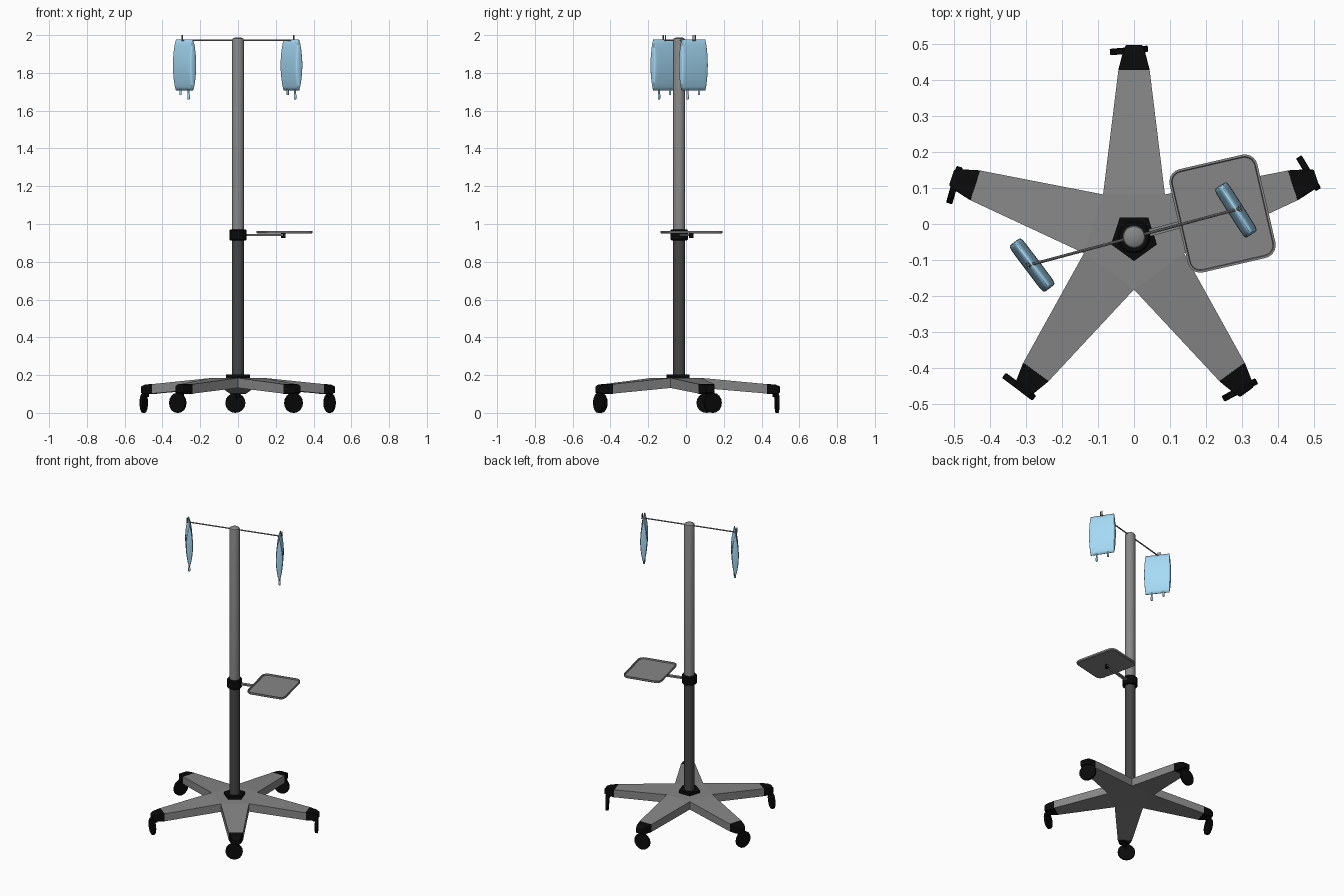
import bpy, bmesh, math
from mathutils import Vector, Matrix

if "Cube" in bpy.data.objects:
    bpy.data.objects.remove(bpy.data.objects["Cube"])

CX, CY = 0.0, -0.036          # pole axis
rad = math.radians


def material(name, col):
    m = bpy.data.materials.new(name)
    m.diffuse_color = (*col, 1)
    m.use_nodes = True
    m.node_tree.nodes["Principled BSDF"].inputs["Base Color"].default_value = m.diffuse_color
    return m


BLACK = material("black_plastic", (0.003, 0.003, 0.003))
GREY = material("dark_grey_metal", (0.24, 0.24, 0.24))
SHADE = material("lower_pole_grey", (0.06, 0.06, 0.06))
BLUE = material("bag_blue", (0.38, 0.70, 0.92))


def finish(name, bm, mat=GREY, smooth=None, bevel=0):
    bmesh.ops.recalc_face_normals(bm, faces=bm.faces)
    me = bpy.data.meshes.new(name)
    bm.to_mesh(me)
    bm.free()
    ob = bpy.data.objects.new(name, me)
    bpy.context.collection.objects.link(ob)
    me.materials.append(mat)
    if bevel:
        b = ob.modifiers.new("bevel", 'BEVEL')
        b.width, b.segments = bevel, 2
    if smooth:
        bpy.ops.object.select_all(action='DESELECT')
        ob.select_set(True)
        bpy.context.view_layer.objects.active = ob
        bpy.ops.object.shade_smooth_by_angle(angle=rad(smooth))
    return ob


def loft(rings, bm=None):
    """Skin a list of equal-length point rings and cap both ends."""
    bm = bm or bmesh.new()
    vs = [[bm.verts.new(p) for p in r] for r in rings]
    n = len(vs[0])
    for a, b in zip(vs, vs[1:]):
        for i in range(n):
            bm.faces.new((a[i], a[(i + 1) % n], b[(i + 1) % n], b[i]))
    bm.faces.new(vs[0])
    bm.faces.new(vs[-1])
    return bm


def turned(profile, n, x=CX, y=CY, start=0, bm=None):
    """Vertical turned shape from (radius, z) pairs."""
    return loft([[(x + r * math.cos(start + 2 * math.pi * i / n),
                   y + r * math.sin(start + 2 * math.pi * i / n), z)
                  for i in range(n)] for r, z in profile], bm)


def rod(a, b, r, n=8, bm=None):
    a, b = Vector(a), Vector(b)
    q = (b - a).to_track_quat('Z', 'Y')
    return loft([[p + q @ Vector((r * math.cos(2 * math.pi * i / n),
                                  r * math.sin(2 * math.pi * i / n), 0))
                  for i in range(n)] for p in (a, b)], bm)


def polar(r, ang, side=0, z=0):
    """Point at distance r along an arm direction, shifted sideways."""
    c, s = math.cos(ang), math.sin(ang)
    return Vector((CX + r * c - side * s, CY + r * s + side * c, z))


# Five-armed base: sloping arms around a flat pentagon hub
angles = [rad(90 + 72 * k) for k in range(5)]
bm = bmesh.new()
layers = []
for z_hub, z_tip in ((0.185, 0.152), (0.132, 0.102)):
    notch = [bm.verts.new(polar(0.146, a - rad(36), 0, z_hub)) for a in angles]
    tips = [[bm.verts.new(polar(0.467, a, s, z_tip)) for s in (-0.043, 0.043)] for a in angles]
    bm.faces.new(notch)
    outline = []
    for k in range(5):
        bm.faces.new((notch[k], tips[k][0], tips[k][1], notch[(k + 1) % 5]))
        outline += [notch[k], *tips[k]]
    layers.append(outline)
for i in range(15):
    j = (i + 1) % 15
    bm.faces.new((layers[0][i], layers[1][i], layers[1][j], layers[0][j]))
finish("star_base", bm)

# End caps and swivelled casters: wheel centre and heading for each arm
wheels = [(-0.014, 0.482, 5), (-0.499, 0.108, 74), (-0.319, -0.452, -37),
          (0.294, -0.461, 28), (0.485, 0.141, -59)]
for k, (a, (wx, wy, heading)) in enumerate(zip(angles, wheels), 1):
    rings = []
    for r, w, z0, z1 in ((0.463, 0.044, 0.100, 0.154), (0.512, 0.031, 0.101, 0.149),
                         (0.533, 0.023, 0.106, 0.140)):
        rings.append([polar(r, a, s, z) for s, z in ((-w, z0), (w, z0), (w, z1), (-w, z1))])
    finish(f"arm_cap_{k}", loft(rings), BLACK, bevel=0.003)

    d = rad(heading)
    centre = Vector((wx, wy, 0.053))
    axle = Vector((-math.sin(d), math.cos(d), 0))
    bm = bmesh.new()
    q = axle.to_track_quat('Z', 'Y')
    prof = ((0.050, -0.009), (0.053, -0.007), (0.053, 0.007), (0.050, 0.009))
    loft([[centre + q @ Vector((r * math.cos(2 * math.pi * i / 16),
                                r * math.sin(2 * math.pi * i / 16), h))
           for i in range(16)] for r, h in prof], bm)
    finish(f"caster_wheel_{k}", bm, BLACK, smooth=30)
    stem = polar(0.507, a, 0, 0.11)
    bm = rod(stem, (stem.x, stem.y, 0.085), 0.012)
    rod((stem.x, stem.y, 0.09), (wx, wy, 0.075), 0.008, bm=bm)
    finish(f"caster_stem_{k}", bm, BLACK, smooth=30)

# Pole, its foot and the clamp
finish("base_collar", turned(((0.067, 0.178), (0.067, 0.203)), 5, start=rad(-90)), BLACK)
finish("lower_pole", turned(((0.032, 0.18), (0.032, 0.93)), 24), SHADE, smooth=40)
finish("upper_pole", turned(((0.032, 0.93), (0.032, 1.972), (0.029, 1.981),
                             (0.020, 1.986), (0.006, 1.988)), 24), smooth=40)
finish("pole_clamp", turned(((0.041, 0.913), (0.046, 0.918), (0.046, 0.966), (0.041, 0.972)), 16),
       BLACK, smooth=30)

# Tray with a raised rim, on a bracket
TRAY = Matrix.Translation((0.246, 0.029, 0)) @ Matrix.Rotation(rad(13), 4, 'Z')


def rounded(w, h, r, z):
    pts = []
    for k, (sx, sy) in enumerate(((1, 1), (-1, 1), (-1, -1), (1, -1))):
        for i in range(6):
            t = rad(90 * k + 18 * i)
            pts.append(TRAY @ Vector((sx * (w / 2 - r) + r * math.cos(t),
                                      sy * (h / 2 - r) + r * math.sin(t), z)))
    return pts


finish("tray", loft([rounded(0.240, 0.284, 0.031, 0.949), rounded(0.250, 0.294, 0.036, 0.953),
                     rounded(0.250, 0.294, 0.036, 0.964), rounded(0.238, 0.282, 0.030, 0.964),
                     rounded(0.234, 0.278, 0.028, 0.956)]), smooth=30)
bm = bmesh.new()
ta = rad(15)
loft([[polar(r, ta, s, z) for s, z in ((-0.010, 0.936), (0.010, 0.936), (0.010, 0.946), (-0.010, 0.946))]
      for r in (0.03, 0.255)], bm)
finish("tray_bracket", bm)
tp = polar(0.248, ta)
finish("tray_post", turned(((0.011, 0.925), (0.011, 0.951)), 12, tp.x, tp.y), BLACK, smooth=40)

# Cross bar with a two-pronged hook at each end
BAR_Z = 1.972
bm = rod(polar(-0.305, ta, 0, BAR_Z), polar(0.305, ta, 0, BAR_Z), 0.004)
finish("hook_bar", bm, smooth=40)
for side, name in ((-1, "left"), (1, "right")):
    bm = bmesh.new()
    r = side * 0.305
    rod(polar(r, ta, -0.008, BAR_Z), polar(r, ta, 0.008, BAR_Z), 0.004, bm=bm)
    for s in (-0.006, 0.006):
        rod(polar(r, ta, s, BAR_Z), polar(r, ta, s, 2.0), 0.003, bm=bm)
    finish(f"{name}_hook", bm, smooth=40)

# Fluid bags: pillow shapes with two outlet ports
for name, x, y, ang in (("left", -0.283, -0.114, -53), ("right", 0.283, 0.039, -57.5)):
    M = Matrix.Translation((x, y, 0)) @ Matrix.Rotation(rad(ang), 4, 'Z')
    rings = []
    for i in range(15):
        t = i / 14
        bulge = math.sin(math.pi * t) ** 0.7 if 0 < i < 14 else 0
        w, d = 0.074 + 0.007 * bulge, 0.002 + 0.020 * bulge
        ring = []
        for j in range(32):
            c, s = math.cos(2 * math.pi * j / 32), math.sin(2 * math.pi * j / 32)
            ring.append(M @ Vector((math.copysign(w * abs(c) ** 0.25, c),
                                    math.copysign(d * abs(s) ** 0.25, s), 1.706 + 0.27 * t)))
        rings.append(ring)
    finish(f"{name}_fluid_bag", loft(rings), BLUE, smooth=180)
    bm = bmesh.new()
    for px, prof in ((-0.036, ((0.006, 1.682), (0.006, 1.715))),
                     (0.036, ((0.005, 1.660), (0.007, 1.664), (0.007, 1.684),
                              (0.005, 1.688), (0.005, 1.715)))):
        p = M @ Vector((px, 0, 0))
        turned(prof, 10, p.x, p.y, bm=bm)
    finish(f"{name}_bag_ports", bm, BLUE, smooth=40)
